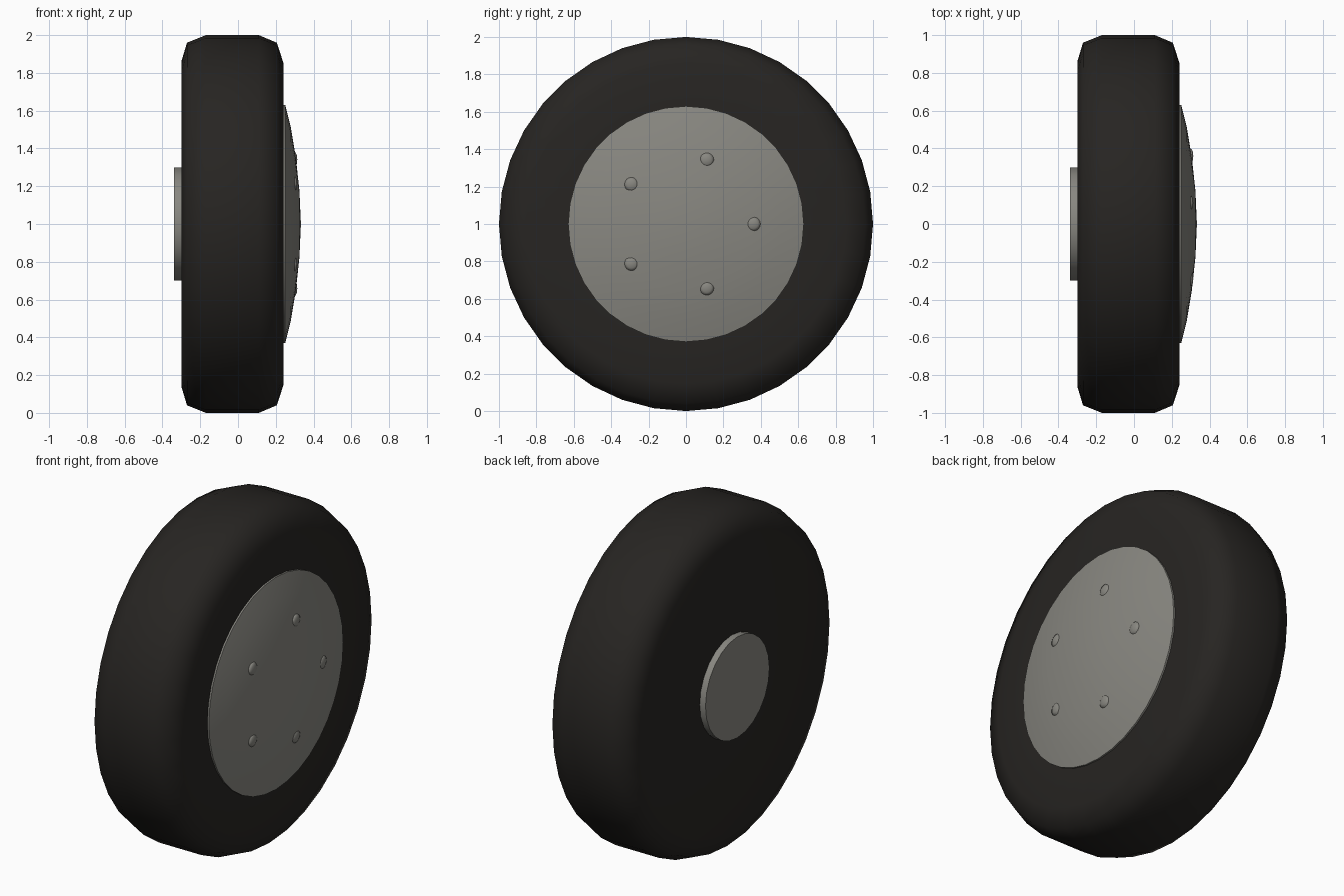
import bpy, bmesh
from math import cos, sin, tau, radians

if "Cube" in bpy.data.objects:
    bpy.data.objects.remove(bpy.data.objects["Cube"])


def material(name, rgb):
    m = bpy.data.materials.new(name)
    m.diffuse_color = (*rgb, 1)
    m.use_nodes = True
    m.node_tree.nodes["Principled BSDF"].inputs["Base Color"].default_value = m.diffuse_color
    return m


RUBBER = material("rubber", (0.020, 0.018, 0.016))
METAL = material("metal", (0.25, 0.245, 0.22))


def lathe(name, profile, sides, mat, centre=(0, 1), angle=60):
    """Revolve (x, radius) points about an x-parallel axis through centre (y, z)."""
    bm = bmesh.new()
    rings = []
    for x, r in profile:
        n = sides if r > 0 else 1
        rings.append([bm.verts.new((x, centre[0] + r * cos(tau * i / sides),
                                    centre[1] + r * sin(tau * i / sides))) for i in range(n)])
    for a, b in zip(rings, rings[1:]):
        for i in range(sides):
            j = (i + 1) % sides
            if len(a) == 1:
                bm.faces.new((a[0], b[i], b[j]))
            elif len(b) == 1:
                bm.faces.new((a[i], a[j], b[0]))
            else:
                bm.faces.new((a[i], a[j], b[j], b[i]))
    # close open ends with flat caps
    for ring in (rings[0], rings[-1]):
        if len(ring) > 1:
            bm.faces.new(ring)
    bmesh.ops.recalc_face_normals(bm, faces=bm.faces)
    mesh = bpy.data.meshes.new(name)
    bm.to_mesh(mesh)
    bm.free()
    mesh.materials.append(mat)
    ob = bpy.data.objects.new(name, mesh)
    bpy.context.collection.objects.link(ob)
    bpy.ops.object.select_all(action='DESELECT')
    ob.select_set(True)
    bpy.context.view_layer.objects.active = ob
    bpy.ops.object.shade_smooth_by_angle(angle=radians(angle))
    return ob


# tyre with chamfered shoulders and flat side walls
lathe("tyre", [(-0.30, 0.30), (-0.30, 0.86), (-0.27, 0.96), (-0.17, 1.0),
               (0.11, 1.0), (0.205, 0.96), (0.24, 0.855), (0.24, 0.60)], 36, RUBBER)

# domed hub cap on the outer side
lathe("hub_cap", [(0.22, 0.63), (0.25, 0.63), (0.28, 0.51), (0.305, 0.36),
                  (0.325, 0.18), (0.333, 0)], 36, METAL)

# axle plate on the inner side
lathe("axle_plate", [(-0.338, 0.30), (-0.28, 0.30)], 24, METAL)

# five wheel bolts
for k in range(5):
    a = tau * k / 5
    lathe(f"bolt_{k + 1}", [(0.27, 0.038), (0.303, 0.038), (0.311, 0.024), (0.314, 0)],
          16, METAL, (0.36 * cos(a), 1 + 0.36 * sin(a)))
